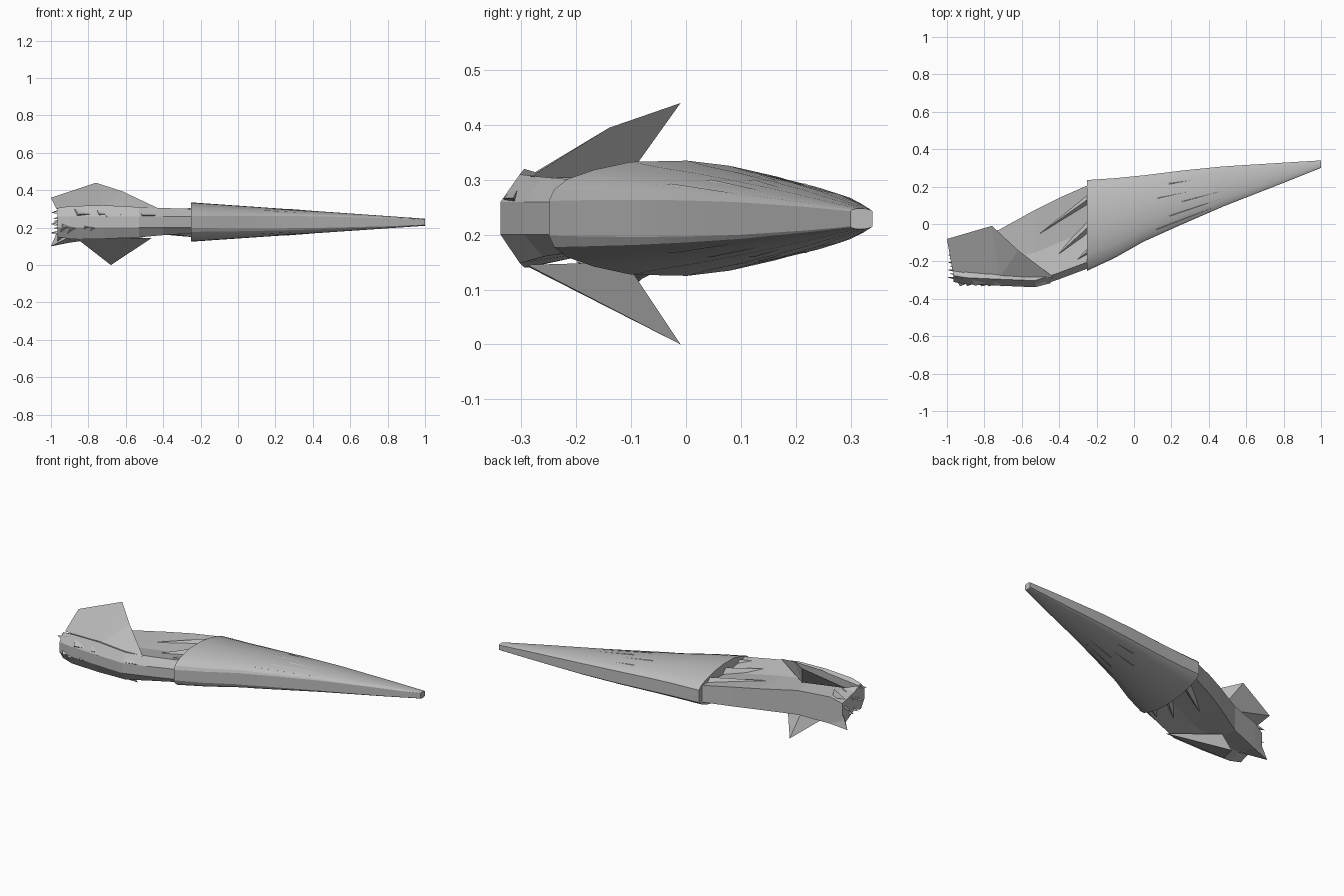
import bpy, bmesh, math, random
from mathutils import Vector

if "Cube" in bpy.data.objects:
    bpy.data.objects.remove(bpy.data.objects["Cube"])

random.seed(4)
grey = bpy.data.materials.new("hull_grey")
grey.diffuse_color = (0.5, 0.5, 0.5, 1)
grey.use_nodes = True
grey.node_tree.nodes["Principled BSDF"].inputs["Base Color"].default_value = grey.diffuse_color


def make(name, verts, faces, smooth=False):
    """Create a mesh part with outward normals."""
    bm = bmesh.new()
    vs = [bm.verts.new(v) for v in verts]
    for f in faces:
        bm.faces.new([vs[i] for i in f])
    bmesh.ops.recalc_face_normals(bm, faces=bm.faces)
    me = bpy.data.meshes.new(name)
    bm.to_mesh(me)
    bm.free()
    me.materials.append(grey)
    ob = bpy.data.objects.new(name, me)
    bpy.context.collection.objects.link(ob)
    if smooth:
        bpy.ops.object.select_all(action='DESELECT')
        ob.select_set(True)
        bpy.context.view_layer.objects.active = ob
        bpy.ops.object.shade_smooth_by_angle(angle=math.radians(20))
    return ob


def loft(name, rings, smooth=False):
    """Skin a list of equal-length rings and cap both ends."""
    n = len(rings[0])
    verts = [p for r in rings for p in r]
    faces = [(k * n + i, k * n + (i + 1) % n, (k + 1) * n + (i + 1) % n, (k + 1) * n + i)
             for k in range(len(rings) - 1) for i in range(n)]
    faces += [tuple(range(n)), tuple(range((len(rings) - 1) * n, len(rings) * n))]
    return make(name, verts, faces, smooth)


def shard(name, pts):
    """Four-cornered sliver."""
    return make(name, pts, [(0, 1, 2), (0, 2, 3), (0, 3, 1), (1, 2, 3)])


# Long tapering hull: x, front edge y, back edge y
stations = [(-.25, -.25, .235), (-.1, -.18, .245), (.05, -.095, .26), (.25, -.005, .285),
            (.48, .095, .308), (.8, .22, .328), (.95, .28, .337), (1, .30, .34)]
# Half section: fraction across the hull, fraction of half height
profile = [(0, .3), (.02, .5), (.07, .68), (.17, .84), (.31, .98), (.52, 1),
           (.68, .91), (.86, .72), (.96, .52), (1, .35)]


def hull_limits(x):
    for a, b in zip(stations, stations[1:]):
        if x <= b[0]:
            f = (x - a[0]) / (b[0] - a[0])
            return a[1] + f * (b[1] - a[1]), a[2] + f * (b[2] - a[2])
    return stations[-1][1:]


def hull_point(x, t, side, lift=0):
    y0, y1 = hull_limits(x)
    f = (x + .25) / 1.25
    half = .105 + f * (.019 - .105)
    for a, b in zip(profile, profile[1:]):
        if t <= b[0]:
            h = a[1] + (t - a[0]) / (b[0] - a[0]) * (b[1] - a[1])
            break
    h += (1 - h) * f * .6  # the section squares off towards the nose
    return Vector((x, y0 + t * (y1 - y0), .23 - .001 * f + side * (half * h + lift)))


rings = []
for s in stations:
    rings.append([hull_point(s[0], t, 1) for t, h in profile] +
                 [hull_point(s[0], t, -1) for t, h in reversed(profile)])
loft("main_hull", rings, True)

# Thin raised strakes running along the hull towards the nose
for side in (1, -1):
    for i, t in enumerate((.1, .24, .42, .6, .8)):
        xa, xb = .08 + .07 * (i % 3), .72 + .05 * i
        shard("hull_strake",
              [hull_point(xa, t - .03, side, -.004), hull_point(xa, t + .03, side, -.004),
               hull_point(xb, t, side, -.004), hull_point(xa + .05, t, side, .002)])

# Rear body: x, front y, back y, front bottom z, front top z, back bottom z, back top z
rear = [(-.24, -.235, .21, .17, .30, .185, .285), (-.4, -.295, .14, .16, .305, .175, .29),
        (-.53, -.338, .075, .148, .31, .165, .29), (-.72, -.33, -.03, .14, .32, .145, .29),
        (-.9, -.322, -.08, .14, .315, .12, .28), (-.965, -.31, -.1, .15, .305, .11, .25)]
rings = []
for x, y0, y1, zb, zt, bb, bt in rear:
    ym = y0 + (y1 - y0) * .45
    rings.append([(x, y0, .20), (x, y0, .26), (x, y0 + .035, zt), (x, ym, zt - .03),
                  (x, y1, bt), (x, y1, bb), (x, ym, zb + .02), (x, y0 + .035, zb)])
loft("rear_body", rings)

# Long lower point at the back corner of the tail
shard("tail_point", [(-.9, -.08, .12), (-.94, -.11, .24), (-.9, -.2, .15), (-1, -.1, .10)])

# Upper swept fin
make("upper_fin",
     [(-1, -.08, .36), (-.76, -.01, .44), (-.62, -.14, .395), (-.43, -.285, .305),
      (-.72, -.29, .305), (-.97, -.25, .30), (-.69, -.11, .30)],
     [(0, 1, 4, 5), (1, 2, 4), (2, 3, 4), (1, 6, 2), (2, 6, 3), (0, 5, 6), (0, 6, 1)])

# Lower swept fin
make("lower_fin",
     [(-.68, -.01, 0), (-.46, -.29, .145), (-.86, -.285, .14), (-.70, -.11, .15)],
     [(0, 1, 2), (0, 2, 3), (0, 3, 1)])

# Struts joining the rear body to the hull
for z, s in ((.275, 1), (.18, -1)):
    for xa, ya, xb, yb in ((-.5, -.25, -.25, -.02), (-.6, -.12, -.25, .13), (-.42, -.28, -.25, -.15)):
        shard("rear_strut", [(xa, ya, z), (xb, yb - .03, z), (xb, yb + .03, z),
                             (xb, yb, z + s * .03)])

# Jagged plates along the front side of the rear body
for i in range(12):
    x = -.95 + .038 * i
    z = random.uniform(.18, .28)
    w = random.uniform(.06, .12)
    shard("side_plate",
          [(x, -.30, z - .03), (x + w, -.315, z), (x, -.30, z + .03),
           (x + .02, -.336 + .008 * random.random(), z)])

# Pointed spikes at the tail end
for i in range(10):
    y = -.295 + .02 * i
    z = random.uniform(.16, .29)
    shard("tail_spike",
          [(-.9, y - .015, z - .02), (-.9, y + .015, z - .02), (-.9, y, z + .025),
           (-1 + .012 * (i % 2), y + .01, z + random.uniform(-.02, .02))])
